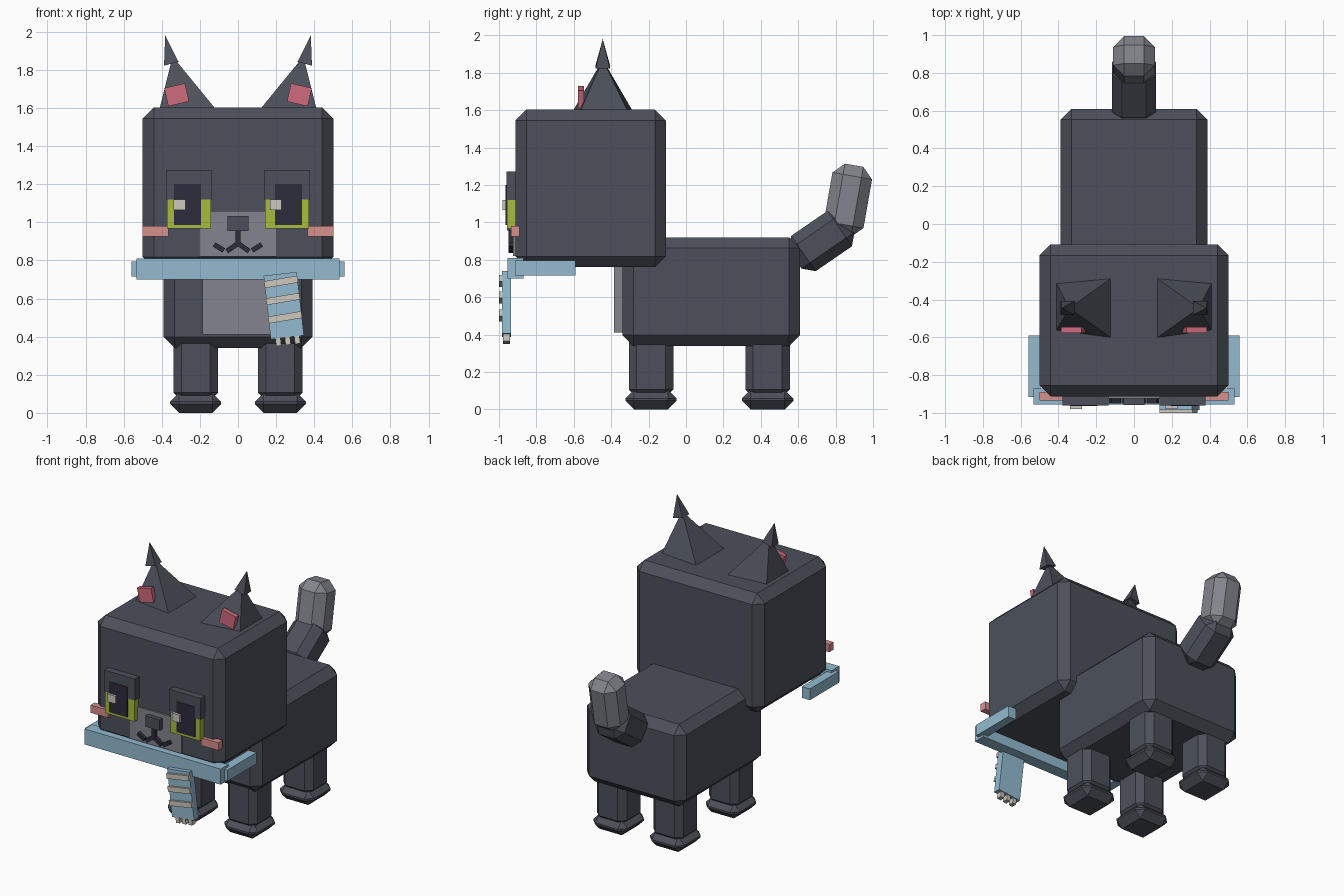
import bpy, bmesh
from math import radians
from mathutils import Matrix, Vector

if "Cube" in bpy.data.objects:
    bpy.data.objects.remove(bpy.data.objects["Cube"])


def material(name, rgb):
    lin = [((c / 255 + 0.055) / 1.055) ** 2.4 for c in rgb]
    m = bpy.data.materials.new(name)
    m.diffuse_color = (*lin, 1)
    m.use_nodes = True
    m.node_tree.nodes["Principled BSDF"].inputs["Base Color"].default_value = m.diffuse_color
    return m


FUR = material("charcoal fur", (76, 80, 90))
PALE = material("pale grey fur", (131, 133, 141))
DARK = material("near black", (45, 44, 60))
GREEN = material("lime green", (167, 188, 64))
BLUE = material("scarf blue", (147, 187, 209))
CREAM = material("cream", (205, 200, 191))
EAR_PINK = material("ear pink", (207, 107, 125))
CHEEK_PINK = material("cheek pink", (214, 144, 141))


def finish(name, bm, mat):
    bmesh.ops.recalc_face_normals(bm, faces=bm.faces)
    me = bpy.data.meshes.new(name)
    bm.to_mesh(me)
    bm.free()
    me.materials.append(mat)
    ob = bpy.data.objects.new(name, me)
    bpy.context.collection.objects.link(ob)
    return ob


def box(name, mat, center, size, bevel=0, rot_x=0, rot_y=0):
    """Chamfered box, rotated in degrees about its centre."""
    bm = bmesh.new()
    bmesh.ops.create_cube(bm, size=1)
    bmesh.ops.scale(bm, vec=size, verts=bm.verts)
    if bevel:
        bmesh.ops.bevel(bm, geom=bm.edges[:], offset=bevel, segments=1,
                        affect='EDGES', profile=0.5)
    rot = Matrix.Rotation(radians(rot_x), 4, 'X') @ Matrix.Rotation(radians(rot_y), 4, 'Y')
    bm.transform(Matrix.Translation(center) @ rot)
    return finish(name, bm, mat)


def span(name, mat, x, y, z, bevel=0):
    """Box given by its min/max on each axis."""
    c = [(a + b) / 2 for a, b in (x, y, z)]
    s = [abs(b - a) for a, b in (x, y, z)]
    return box(name, mat, c, s, bevel)


def pyramid(name, mat, base, apex):
    bm = bmesh.new()
    vs = [bm.verts.new(p) for p in base]
    top = bm.verts.new(apex)
    bm.faces.new(vs)
    for i in range(4):
        bm.faces.new((vs[i], vs[(i + 1) % 4], top))
    return finish(name, bm, mat)


# Head, body and chest patch
span("head", FUR, (-0.5, 0.5), (-0.912, -0.108), (0.76, 1.603), 0.058)
span("body", FUR, (-0.39, 0.39), (-0.34, 0.61), (0.34, 0.92), 0.058)
span("chest_patch", PALE, (-0.185, 0.185), (-0.385, -0.33), (0.41, 0.79))

# Tail
box("tail_base", FUR, (0, 0.725, 0.90), (0.235, 0.345, 0.23), 0.055, rot_x=34.5)
box("tail_tip", PALE, (0, 0.866, 1.118), (0.22, 0.215, 0.38), 0.058, rot_x=-10)

# Face: muzzle, nose, mouth stem
span("muzzle", PALE, (-0.205, 0.205), (-0.925, -0.90), (0.82, 1.06))
span("nose", FUR, (-0.056, 0.056), (-0.958, -0.92), (0.955, 1.032))
span("mouth_stem", DARK, (-0.014, 0.014), (-0.948, -0.92), (0.875, 0.955))

for side, s in (("left", -1), ("right", 1)):
    # Legs and paws
    for end, y in (("front", -0.187), ("back", 0.436)):
        box(f"{end}_leg_{side}", FUR, (s * 0.222, y, 0.235), (0.235, 0.238, 0.34), 0.042)
        box(f"{end}_paw_{side}", FUR, (s * 0.222, y, 0.0525), (0.267, 0.275, 0.105), 0.046)

    # Ear, ear tip and inner ear, leaning outward
    pyramid(f"ear_{side}", FUR,
            [(s * 0.412, -0.312, 1.595), (s * 0.118, -0.285, 1.595),
             (s * 0.118, -0.605, 1.595), (s * 0.412, -0.565, 1.595)],
            (s * 0.343, -0.445, 1.87))
    pyramid(f"ear_tip_{side}", FUR,
            [(s * 0.388, -0.483, 1.822), (s * 0.312, -0.483, 1.842),
             (s * 0.312, -0.407, 1.842), (s * 0.388, -0.407, 1.822)],
            (s * 0.382, -0.445, 1.98))
    box(f"inner_ear_{side}", EAR_PINK, (s * 0.322, -0.562, 1.669),
        (0.112, 0.032, 0.098), rot_y=s * 13)

    # Eyes
    cx = s * 0.257
    box(f"eyelid_{side}", FUR, (cx, -0.933, 1.195), (0.243, 0.054, 0.152))
    box(f"iris_{side}", GREEN, (cx, -0.93, 1.045), (0.232, 0.056, 0.156))
    box(f"pupil_{side}", DARK, (s * 0.265, -0.96, 1.093), (0.143, 0.008, 0.215))
    hx = -0.307 if s < 0 else 0.198
    box(f"eye_glint_{side}", CREAM, (hx, -0.969, 1.093), (0.062, 0.022, 0.055))

    # Cheeks and mouth corners
    box(f"cheek_{side}", CHEEK_PINK, (s * 0.432, -0.912, 0.953), (0.137, 0.046, 0.055))
    box(f"mouth_inner_{side}", DARK, (s * 0.03, -0.935, 0.868), (0.07, 0.028, 0.026), rot_y=s * 35)
    box(f"mouth_outer_{side}", DARK, (s * 0.1, -0.935, 0.868), (0.06, 0.028, 0.026), rot_y=-s * 32)

    # Scarf sides
    span(f"scarf_side_{side}", BLUE, (s * 0.495, s * 0.558), (-0.915, -0.59), (0.715, 0.795))

# Scarf front and hanging end with stripes and fringe
span("scarf_front", BLUE, (-0.533, 0.533), (-0.955, -0.87), (0.70, 0.81))
TILT = -6.5
MID = Vector((0.24, -0.96, 0.563))
turn = Matrix.Rotation(radians(TILT), 3, 'Y')
box("scarf_end", BLUE, MID, (0.175, 0.05, 0.335), rot_y=TILT)
for i, h in enumerate((0.125, 0.035, -0.062)):
    box(f"scarf_stripe_{i + 1}", CREAM, MID + turn @ Vector((0, -0.0315, h)),
        (0.177, 0.017, 0.036), rot_y=TILT - 3)
for i in range(3):
    box(f"scarf_fringe_{i + 1}", CREAM, MID + turn @ Vector(((i - 1) * 0.05, 0, -0.182)),
        (0.028, 0.038, 0.05), rot_y=TILT)
